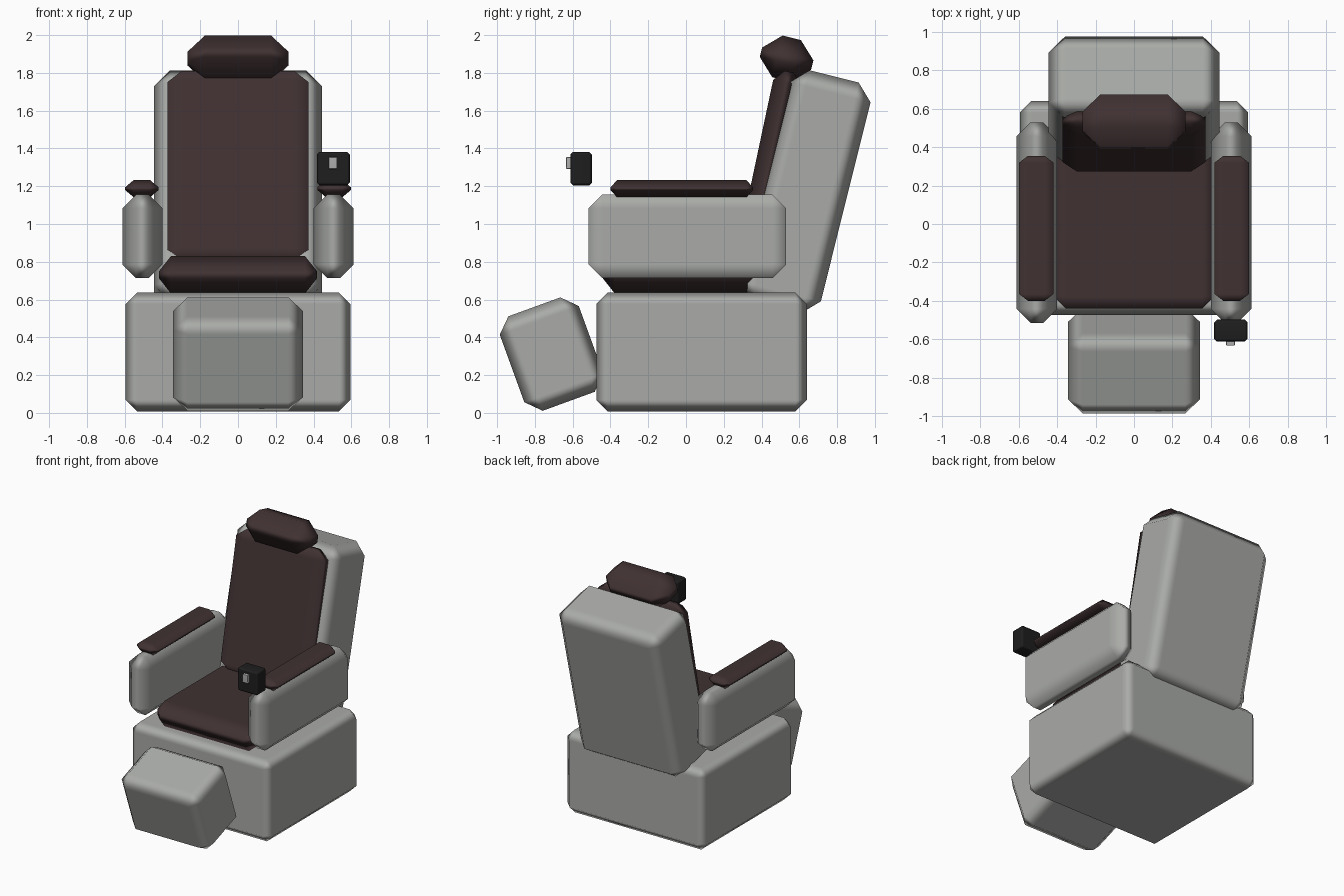
import bpy, bmesh, math
from mathutils import Matrix

if "Cube" in bpy.data.objects:
    bpy.data.objects.remove(bpy.data.objects["Cube"])


def material(name, rgb):
    m = bpy.data.materials.new(name)
    m.diffuse_color = (*rgb, 1)
    m.use_nodes = True
    m.node_tree.nodes["Principled BSDF"].inputs["Base Color"].default_value = m.diffuse_color
    return m


GREY = material("grey shell", (0.40, 0.41, 0.39))
BROWN = material("dark brown padding", (0.052, 0.031, 0.032))
BLACK = material("black plastic", (0.013, 0.013, 0.014))
LIGHT = material("light grey button", (0.42, 0.42, 0.42))


def chamfer_box(name, x, y, z, chamfer, mat, tilt=0):
    """Chamfered box from ranges per axis, then tilted about the world x axis."""
    bm = bmesh.new()
    spans = (x, y, z)
    for i in range(8):
        signs = [(i >> k) & 1 for k in range(3)]
        for full in range(3):           # one vertex for each face meeting at this corner
            co = []
            for k in range(3):
                inset = 0 if k == full else chamfer[k]
                co.append(spans[k][1] - inset if signs[k] else spans[k][0] + inset)
            bm.verts.new(co)
    bmesh.ops.convex_hull(bm, input=bm.verts)
    bmesh.ops.dissolve_limit(bm, angle_limit=math.radians(1), verts=bm.verts, edges=bm.edges)
    bmesh.ops.recalc_face_normals(bm, faces=bm.faces)
    bm.transform(Matrix.Rotation(math.radians(tilt), 4, 'X'))
    for f in bm.faces:
        f.smooth = True
    me = bpy.data.meshes.new(name)
    bm.to_mesh(me)
    bm.free()
    me.materials.append(mat)
    ob = bpy.data.objects.new(name, me)
    bpy.context.collection.objects.link(ob)
    # Large faces stay flat, only the chamfers blend
    wn = ob.modifiers.new("weighted normals", 'WEIGHTED_NORMAL')
    wn.weight = 100
    return ob


# Base block and tilted footrest
chamfer_box("base", (-0.595, 0.595), (-0.475, 0.64), (0.008, 0.637), (0.06,) * 3, GREY)
chamfer_box("footrest", (-0.343, 0.343), (-0.785, -0.34), (0.27, 0.802), (0.076,) * 3, GREY, 20)

# Seat cushion
chamfer_box("seat_cushion", (-0.418, 0.418), (-0.44, 0.45), (0.632, 0.83),
            (0.063, 0.063, 0.08), BROWN)

# Reclined backrest, its cushion and the headrest
chamfer_box("backrest", (-0.445, 0.445), (0.11, 0.55), (0.66, 1.918), (0.086,) * 3, GREY, -14)
chamfer_box("back_cushion", (-0.372, 0.372), (0.085, 0.235), (0.855, 1.88),
            (0.075, 0.05, 0.06), BROWN, -12)
chamfer_box("headrest", (-0.267, 0.267), (-0.077, 0.203), (1.835, 2.062),
            (0.092, 0.09, 0.088), BROWN, -14)

# Armrests with pads on both sides
for side, s in (("left", -1), ("right", 1)):
    def across(a, b):
        return tuple(sorted((s * a, s * b)))
    chamfer_box(side + "_armrest", across(0.4, 0.612), (-0.515, 0.53), (0.713, 1.157),
                (0.073,) * 3, GREY)
    chamfer_box(side + "_arm_pad", across(0.42, 0.598), (-0.4, 0.355), (1.142, 1.232),
                (0.045, 0.035, 0.038), BROWN)

# Control box with a button in front of the right arm
chamfer_box("control_box", (0.418, 0.592), (-0.612, -0.498), (1.205, 1.382), (0.014,) * 3, BLACK)
chamfer_box("control_button", (0.48, 0.525), (-0.634, -0.605), (1.292, 1.355), (0.003,) * 3, LIGHT)
